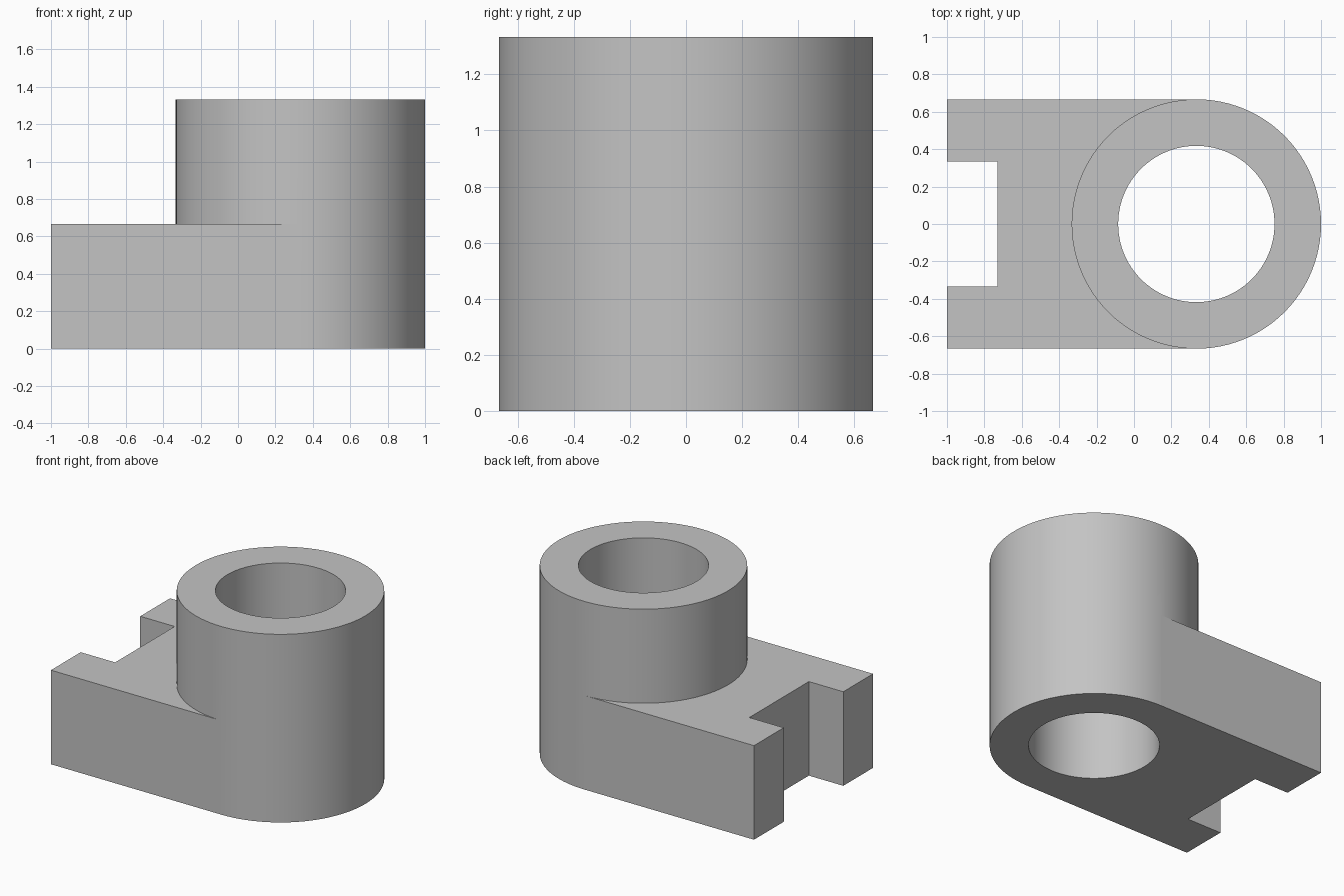
import bpy, bmesh, math

cube = bpy.data.objects.get("Cube")
if cube:
    bpy.data.objects.remove(cube, do_unlink=True)

CX, R, BORE = 1 / 3, 2 / 3, 0.418     # sleeve centre, outer and bore radii
LOW, TOP = 2 / 3, 4 / 3               # plate and sleeve heights
SLOT_X, SLOT_Y = -0.73, 1 / 3         # slot depth and half width
N = 96

grey = bpy.data.materials.new("plain_grey")
grey.use_nodes = True
colour = (0.55, 0.55, 0.55, 1)
grey.diffuse_color = colour
grey.node_tree.nodes["Principled BSDF"].inputs["Base Color"].default_value = colour

bm = bmesh.new()


def ring(radius, z):
    """Circle of vertices around the sleeve axis, starting at the back."""
    angles = [math.pi / 2 + math.tau * i / N for i in range(N)]
    return [bm.verts.new((CX + radius * math.cos(a), radius * math.sin(a), z)) for a in angles]


def bridge(a, b, indices):
    """Quads joining two matching vertex loops."""
    for i in indices:
        j = (i + 1) % len(a)
        bm.faces.new((a[i], a[j], b[j], b[i]))


# Sleeve: outer wall, bore and end faces
outer = [ring(R, z) for z in (0, LOW, TOP)]
inner = [ring(BORE, z) for z in (0, TOP)]
bridge(outer[0], outer[1], range(N // 2, N))   # lower wall, free side only
bridge(outer[1], outer[2], range(N))
bridge(inner[0], inner[1], range(N))
bridge(outer[0], inner[0], range(N))
bridge(outer[2], inner[1], range(N))

# Slotted plate, joined to the sleeve along its left half
half = [(-1, -R), (-1, -SLOT_Y), (SLOT_X, -SLOT_Y)]
outline = half + [(x, -y) for x, y in reversed(half)]
plate = []
for z, circle in ((0, outer[0]), (LOW, outer[1])):
    corners = [bm.verts.new((x, y, z)) for x, y in outline]
    arc = circle[:N // 2 + 1]
    bm.faces.new(arc + corners)
    plate.append([arc[-1]] + corners + [arc[0]])
bridge(plate[0], plate[1], range(len(plate[0]) - 1))

bmesh.ops.recalc_face_normals(bm, faces=bm.faces)
mesh = bpy.data.meshes.new("slotted_sleeve_bracket")
bm.to_mesh(mesh)
bm.free()
mesh.materials.append(grey)
bracket = bpy.data.objects.new("slotted_sleeve_bracket", mesh)
bpy.context.collection.objects.link(bracket)

# Smooth cylinder walls, flat planes
bpy.ops.object.select_all(action='DESELECT')
bracket.select_set(True)
bpy.context.view_layer.objects.active = bracket
bpy.ops.object.shade_smooth_by_angle(angle=math.radians(30))
for face in mesh.polygons:
    if max(abs(c) for c in face.normal) > 0.9999:
        face.use_smooth = False
